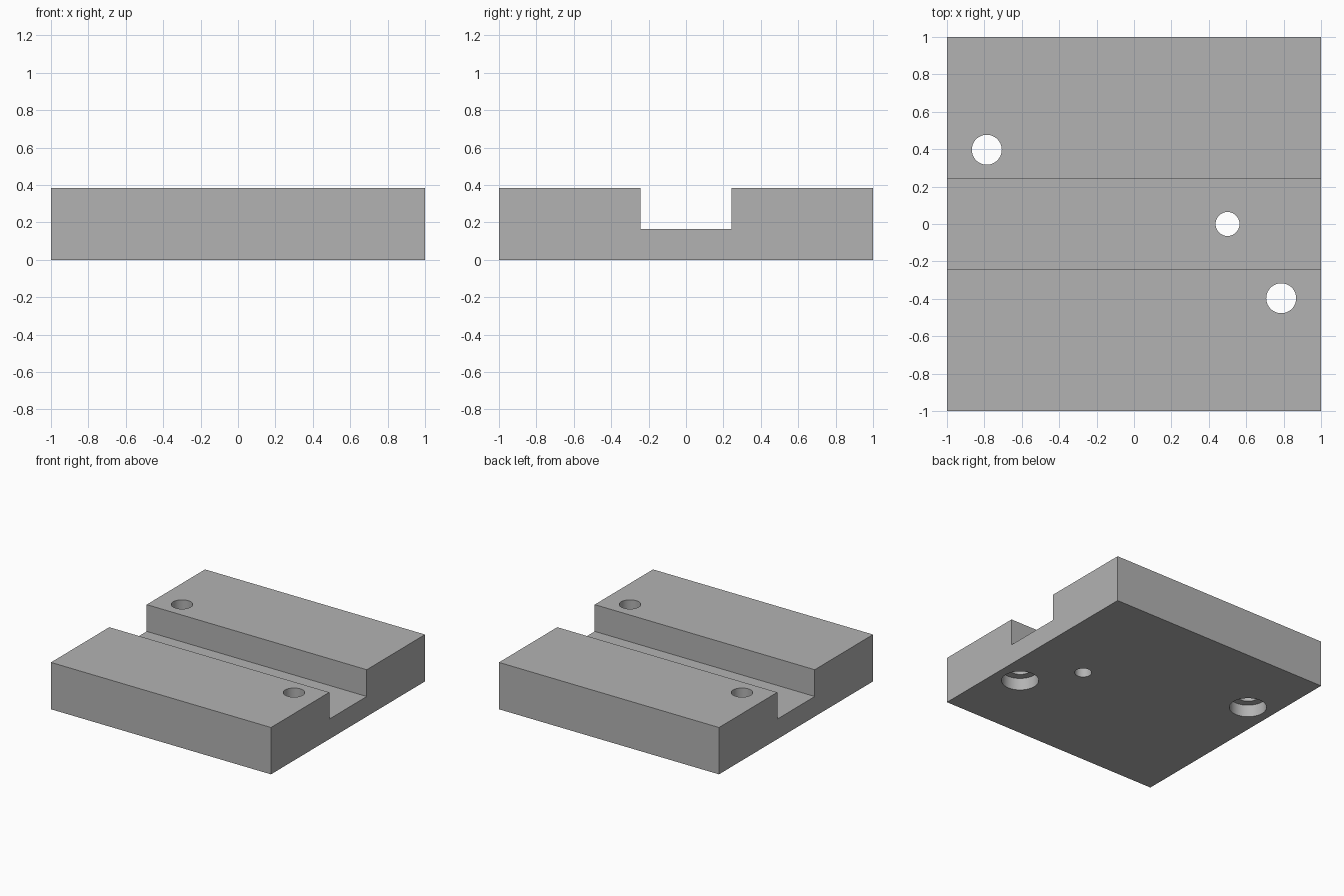
import bpy
import bmesh
from mathutils import Matrix

default = bpy.data.objects.get("Cube")
if default:
    bpy.data.objects.remove(default, do_unlink=True)

GREY = (0.45, 0.45, 0.45, 1.0)
HEIGHT = 0.385
GROOVE_FLOOR = 0.165
GROOVE_HALF = 0.243
BORE_DEPTH = 0.1

steel = bpy.data.materials.new("plain_grey")
steel.use_nodes = True
steel.diffuse_color = GREY
steel.node_tree.nodes["Principled BSDF"].inputs["Base Color"].default_value = GREY


def mesh_object(name, bm):
    bmesh.ops.recalc_face_normals(bm, faces=bm.faces)
    mesh = bpy.data.meshes.new(name)
    bm.to_mesh(mesh)
    bm.free()
    mesh.materials.append(steel)
    obj = bpy.data.objects.new(name, mesh)
    bpy.context.collection.objects.link(obj)
    return obj


def cylinder(name, x, y, radius, bottom, top):
    bm = bmesh.new()
    bmesh.ops.create_cone(bm, cap_ends=True, segments=64, radius1=radius,
                          radius2=radius, depth=top - bottom,
                          matrix=Matrix.Translation((x, y, (top + bottom) / 2)))
    return mesh_object(name, bm)


# Grooved block: side profile extruded along x
half = [(1, 0), (1, HEIGHT), (GROOVE_HALF, HEIGHT), (GROOVE_HALF, GROOVE_FLOOR)]
profile = half + [(-y, z) for y, z in reversed(half)]
bm = bmesh.new()
face = bm.faces.new([bm.verts.new((-1, y, z)) for y, z in profile])
extruded = bmesh.ops.extrude_face_region(bm, geom=[face])["geom"]
bmesh.ops.translate(bm, vec=(2, 0, 0),
                    verts=[v for v in extruded if isinstance(v, bmesh.types.BMVert)])
block = mesh_object("grooved_block", bm)

# Through holes, and counterbores in the underside
cutters = [cylinder("groove_hole_cutter", 0.5, 0, 0.064, -0.1, 0.5)]
for side, sign in (("left", 1), ("right", -1)):
    x, y = 0.787 * sign, -0.397 * sign
    cutters.append(cylinder(side + "_hole_cutter", x, y, 0.08, -0.1, 0.5))
    cutters.append(cylinder(side + "_counterbore_cutter", x, y, 0.14, -0.1, BORE_DEPTH))

bpy.context.view_layer.objects.active = block
block.select_set(True)
for cutter in cutters:
    cut = block.modifiers.new(cutter.name, "BOOLEAN")
    cut.operation = "DIFFERENCE"
    cut.solver = "EXACT"
    cut.object = cutter
    bpy.ops.object.modifier_apply(modifier=cut.name)
for cutter in cutters:
    bpy.data.objects.remove(cutter, do_unlink=True)

# Smooth hole walls with crisp rims
bpy.ops.object.select_all(action="DESELECT")
block.select_set(True)
bpy.ops.object.shade_smooth_by_angle(angle=0.5)
